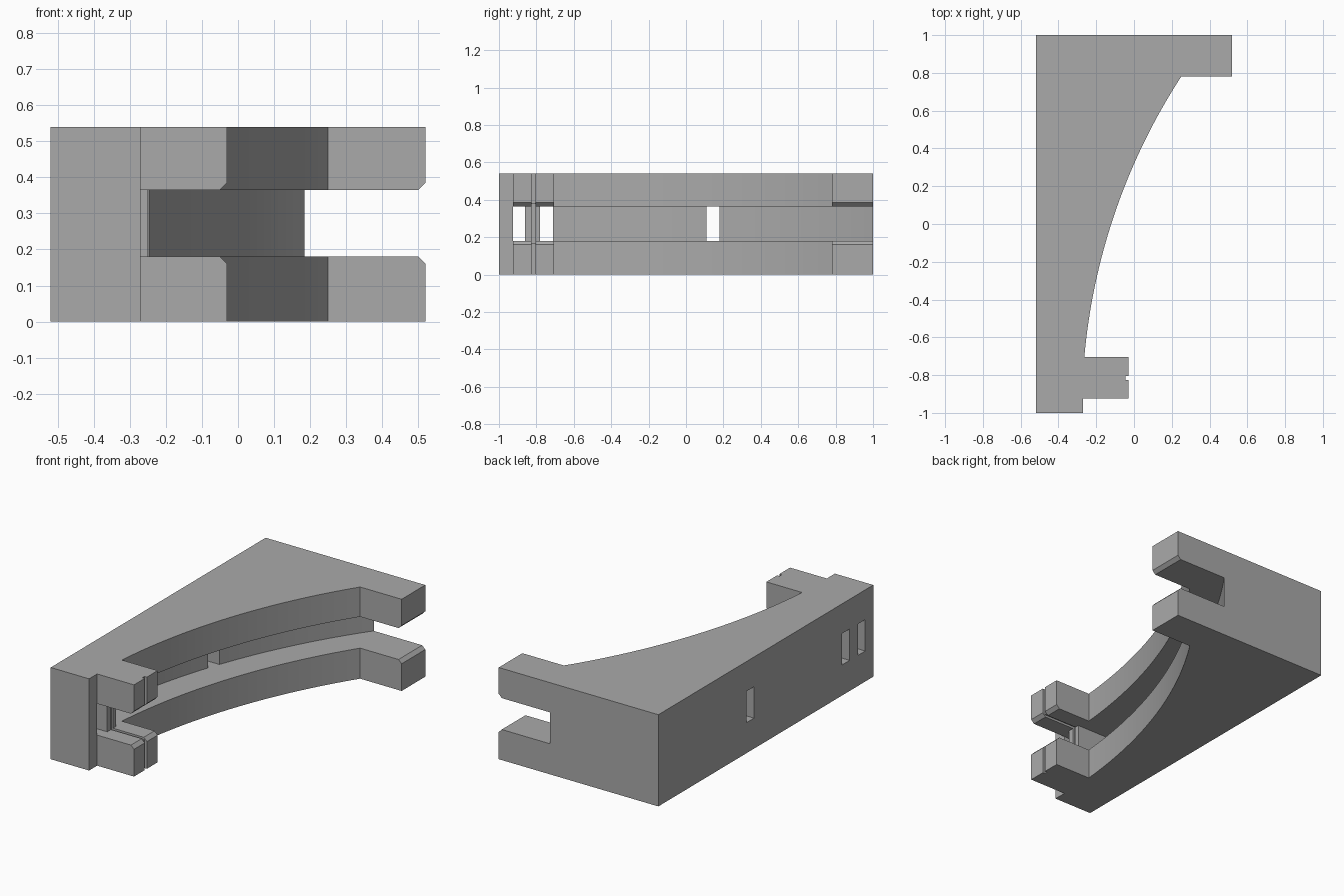
import bpy
import bmesh
import math

default = bpy.data.objects.get("Cube")
if default:
    bpy.data.objects.remove(default, do_unlink=True)

grey = bpy.data.materials.new("plain grey")
GREY = (0.4, 0.4, 0.4, 1)
grey.use_nodes = True
grey.diffuse_color = GREY
grey.node_tree.nodes["Principled BSDF"].inputs["Base Color"].default_value = GREY

HEIGHT = 0.54
SLOT_LOW, SLOT_HIGH = 0.18, 0.365
ARC_X, ARC_Y, ARC_R = 2.98, -0.994, 3.256   # centre and radius of the curved side
SLOT_DEPTH = 0.178


def prism(name, outline, axis, low, high):
    """Extrude an outline along 'z' (xy points) or along 'y' (xz points)."""
    bm = bmesh.new()
    rings = []
    for level in (low, high):
        rings.append([bm.verts.new((a, b, level) if axis == "z" else (a, level, b))
                      for a, b in outline])
    bm.faces.new(rings[0])
    bm.faces.new(rings[1])
    for i in range(len(outline)):
        j = (i + 1) % len(outline)
        bm.faces.new((rings[0][i], rings[0][j], rings[1][j], rings[1][i]))
    bmesh.ops.recalc_face_normals(bm, faces=bm.faces)
    mesh = bpy.data.meshes.new(name)
    bm.to_mesh(mesh)
    bm.free()
    obj = bpy.data.objects.new(name, mesh)
    bpy.context.collection.objects.link(obj)
    obj.data.materials.append(grey)
    return obj


def box(name, x0, x1, y0, y1, z0, z1):
    return prism(name, [(x0, y0), (x1, y0), (x1, y1), (x0, y1)], "z", z0, z1)


def arc(y0, y1, radius, steps):
    """Points on the curved side from y0 to y1."""
    points = []
    for i in range(steps + 1):
        y = y0 + (y1 - y0) * i / steps
        points.append((ARC_X - math.sqrt(radius ** 2 - (y - ARC_Y) ** 2), y))
    return points


# Bracket body: straight back, curved side, short lug and long arm
outline = [(-0.52, -1), (-0.27, -1), (-0.27, -0.925), (-0.03, -0.925), (-0.03, -0.705)]
outline += arc(-0.705, 0.78, ARC_R, 48)
outline += [(0.52, 0.78), (0.52, 1), (-0.52, 1)]
body = prism("bracket_body", outline, "z", 0, HEIGHT)

# Slot along the curved side, with the post and the openings through the back
inner = ARC_R + SLOT_DEPTH
back = -0.7
slot = [(0.7, -0.925), (0.7, 1.1)]
slot += arc(1.1, 0.18, inner, 24)
slot += [(back, 0.18), (back, 0.11)]
slot += arc(0.11, -0.71, inner, 24)
slot += [(back, -0.71), (back, -0.78), (-0.25, -0.78),
         (-0.25, -0.86), (back, -0.86), (back, -0.925)]
cutters = [prism("slot_cutter", slot, "z", SLOT_LOW, SLOT_HIGH)]

# Chamfers on the inner tip edges of the lug and the arm
for name, tip, y0, y1 in (("lug", -0.03, -0.95, -0.68), ("arm", 0.52, 0.75, 1.1)):
    wedge = [(tip - 0.04, SLOT_LOW + 0.02), (tip + 0.03, SLOT_LOW - 0.05),
             (tip + 0.03, SLOT_HIGH + 0.05), (tip - 0.04, SLOT_HIGH - 0.02)]
    cutters.append(prism(name + "_chamfer_cutter", wedge, "y", y0, y1))

# Thin groove round the lug tip and its inner faces
cutters.append(box("tip_groove_cutter", -0.045, 0.1, -0.825, -0.805, -0.1, 0.7))
cutters.append(box("inner_groove_cutter", -0.262, 0.09, -0.825, -0.805,
                   SLOT_LOW - 0.013, SLOT_HIGH + 0.013))

bpy.context.view_layer.objects.active = body
for cutter in cutters:
    cutter.hide_render = True
    cut = body.modifiers.new(cutter.name, "BOOLEAN")
    cut.operation = "DIFFERENCE"
    cut.solver = "EXACT"
    cut.object = cutter
    bpy.ops.object.modifier_apply(modifier=cut.name)
    bpy.data.objects.remove(cutter, do_unlink=True)

bpy.ops.object.select_all(action="DESELECT")
body.select_set(True)
bpy.ops.object.shade_smooth_by_angle(angle=math.radians(20))
